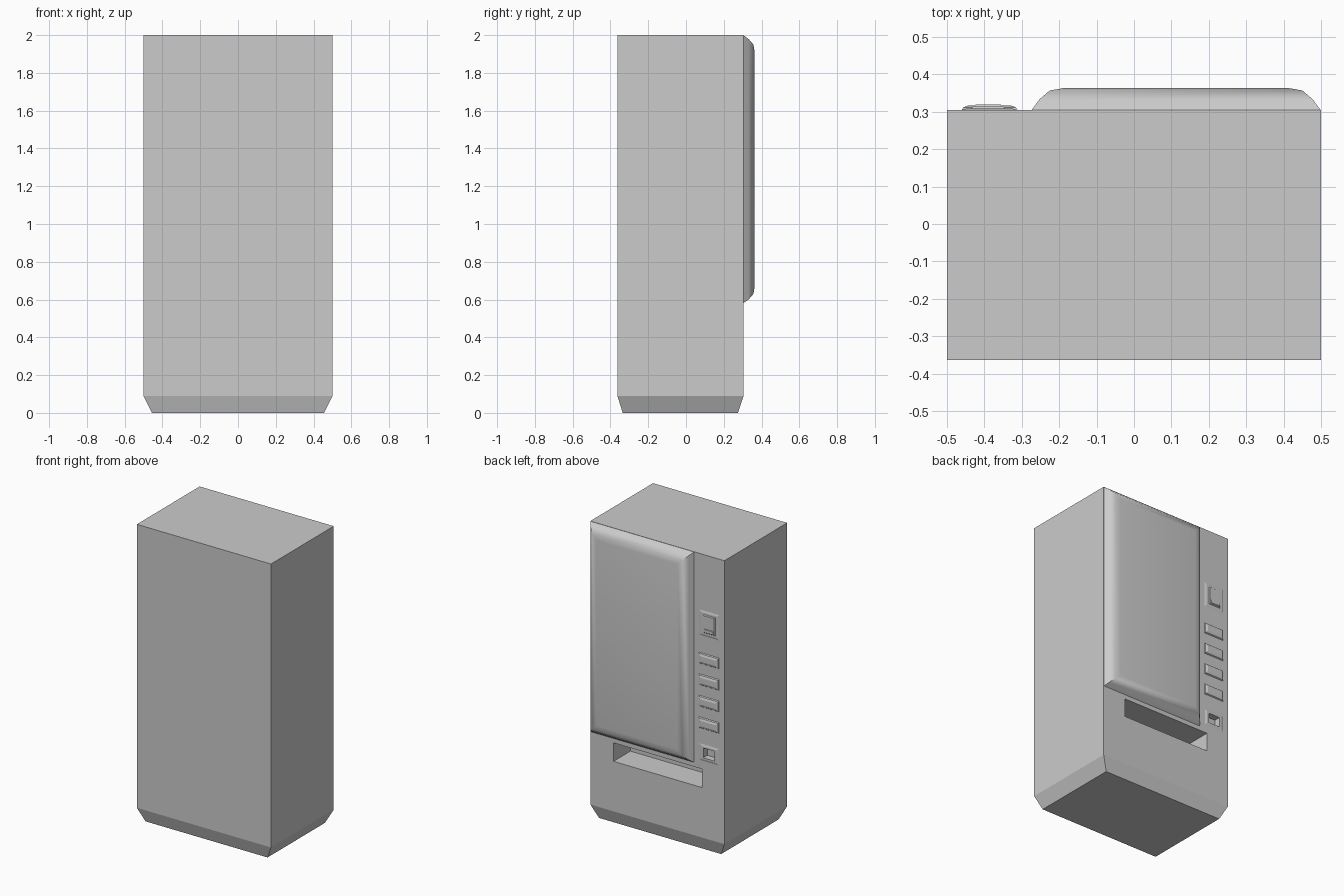
import bpy, bmesh

if "Cube" in bpy.data.objects:
    bpy.data.objects.remove(bpy.data.objects["Cube"])

FACE = 0.305  # y of the flat machine face


def make(name, rings, bottom=True):
    """Loft a stack of 4-point rings, cap the end(s)."""
    bm = bmesh.new()
    loops = [[bm.verts.new(p) for p in ring] for ring in rings]
    for a, b in zip(loops, loops[1:]):
        for i in range(4):
            j = (i + 1) % 4
            bm.faces.new((a[i], a[j], b[j], b[i]))
    bm.faces.new(loops[-1])
    if bottom:
        bm.faces.new(loops[0][::-1])
    bmesh.ops.recalc_face_normals(bm, faces=bm.faces)
    me = bpy.data.meshes.new(name)
    bm.to_mesh(me)
    bm.free()
    ob = bpy.data.objects.new(name, me)
    bpy.context.collection.objects.link(ob)
    return ob


def raised(name, x0, x1, z0, z1, steps, bottom=True):
    """Rectangle on the face, stepped outward by (inset, y) pairs."""
    return make(name, [[(x0 + i, y, z0 + i), (x0 + i, y, z1 - i),
                        (x1 - i, y, z1 - i), (x1 - i, y, z0 + i)]
                       for i, y in steps], bottom)


def select(ob):
    bpy.ops.object.select_all(action='DESELECT')
    ob.select_set(True)
    bpy.context.view_layer.objects.active = ob


def cut(target, x0, x1, z0, z1, depth, front):
    """Sink a rectangular pocket into the target."""
    c = raised("cutter", x0, x1, z0, z1, [(0, front - depth), (0, front + 0.1)])
    c.hide_render = True
    m = target.modifiers.new("pocket", 'BOOLEAN')
    m.operation, m.solver, m.object = 'DIFFERENCE', 'EXACT', c
    select(target)
    bpy.ops.object.modifier_apply(modifier=m.name)
    bpy.data.objects.remove(c)


# cabinet with tapered foot
def level(x, y0, y1, z):
    return [(-x, y0, z), (x, y0, z), (x, y1, z), (-x, y1, z)]


cabinet = make("cabinet", [level(0.455, -0.335, 0.275, 0),
                           level(0.5, -0.363, FACE, 0.09),
                           level(0.5, -0.363, FACE, 2)])
# delivery tray and coin return pockets
cut(cabinet, -0.333, 0.327, 0.427, 0.552, 0.18, FACE)
cut(cabinet, -0.43, -0.345, 0.632, 0.698, 0.04, FACE)

# bulging display panel
panel = raised("display_panel", -0.275, 0.5, 0.58, 2.0,
               [(0, FACE - 0.002), (0.022, 0.333), (0.05, 0.357), (0.085, 0.363)])
select(panel)
bpy.ops.object.shade_smooth_by_angle(angle=0.8)

# selection buttons
for k in range(4):
    z = 1.297 - k * 0.145
    raised(f"button_{k + 1}", -0.462, -0.31, z - 0.038, z + 0.038,
           [(0, FACE - 0.002), (0.006, 0.312), (0.02, 0.317)])

# bill acceptor: shallow plate, raised box, lower lip
raised("bill_plate", -0.468, -0.307, 1.445, 1.63, [(0, FACE - 0.002), (0.02, 0.309)])
raised("bill_box", -0.438, -0.342, 1.474, 1.602, [(0, FACE), (0.008, 0.315)])
raised("bill_lip", -0.43, -0.35, 1.48, 1.51, [(0, 0.31), (0.006, 0.319)])

# coin return surround, with opening
surround = raised("coin_return_plate", -0.466, -0.309, 0.602, 0.728,
                  [(0, FACE - 0.002), (0.02, 0.309)])
cut(surround, -0.43, -0.345, 0.632, 0.698, 0.04, FACE)
